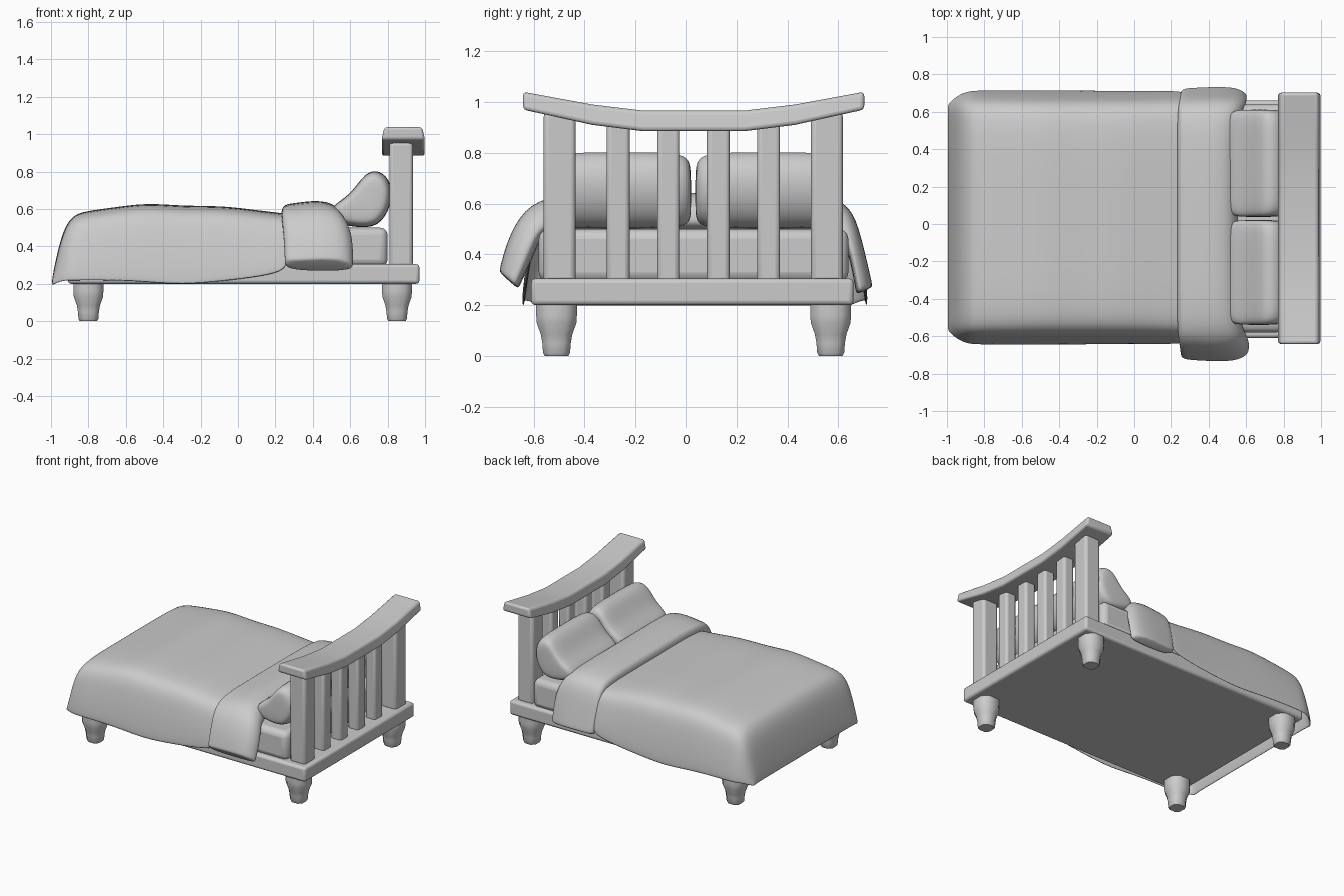
import bpy, bmesh

if "Cube" in bpy.data.objects:
    bpy.data.objects.remove(bpy.data.objects["Cube"])

CY = 0.03  # centre line of the wooden frame


def finish(name, bm, bevel=0, subsurf=0, angle=0.7, solid=0):
    bmesh.ops.recalc_face_normals(bm, faces=bm.faces)
    me = bpy.data.meshes.new(name)
    bm.to_mesh(me)
    bm.free()
    ob = bpy.data.objects.new(name, me)
    bpy.context.collection.objects.link(ob)
    if bevel:
        m = ob.modifiers.new("Bevel", 'BEVEL')
        m.width, m.segments, m.limit_method = bevel, 3, 'ANGLE'
    if solid:
        m = ob.modifiers.new("Solidify", 'SOLIDIFY')
        m.thickness, m.offset = solid, -1
    if subsurf:
        m = ob.modifiers.new("Subdivision", 'SUBSURF')
        m.levels = m.render_levels = subsurf
    bpy.ops.object.select_all(action='DESELECT')
    bpy.context.view_layer.objects.active = ob
    ob.select_set(True)
    bpy.ops.object.shade_smooth_by_angle(angle=angle)
    return ob


def loft(name, rings, closed=True, **kw):
    bm = bmesh.new()
    rows = [[bm.verts.new(p) for p in r] for r in rings]
    n = len(rows[0])
    for a, b in zip(rows, rows[1:]):
        for i in range(n if closed else n - 1):
            j = (i + 1) % n
            bm.faces.new((a[i], a[j], b[j], b[i]))
    if closed:
        bm.faces.new(rows[0])
        bm.faces.new(rows[-1])
    return finish(name, bm, **kw)


def box(name, x, y, z, bevel, **kw):
    rings = [[(x[0], y[0], h), (x[1], y[0], h), (x[1], y[1], h), (x[0], y[1], h)] for h in z]
    return loft(name, rings, bevel=bevel, **kw)


# Frame, mattress
box("bed_base", (-0.91, 0.97), (-0.61, 0.66), (0.2, 0.305), 0.018)
box("mattress", (-0.88, 0.80), (-0.58, 0.64), (0.29, 0.5), 0.04)

# Four turned-in legs with a chamfered square section
LEG = [(0, 0.046), (0.012, 0.053), (0.05, 0.056), (0.085, 0.062), (0.13, 0.078), (0.16, 0.08), (0.21, 0.08)]
for xn, x in (("foot", -0.8), ("head", 0.85)):
    for yn, y in (("front", -0.51), ("back", 0.57)):
        rings = []
        for z, r in LEG:
            c = r * 0.5
            rings.append([(x + a, y + b, z) for a, b in
                          ((r, -c), (r, c), (c, r), (-c, r), (-r, c), (-r, -c), (-c, -r), (c, -r))])
        loft(f"{xn}_{yn}_leg", rings, angle=0.9)

# Headboard posts and slats
for n, y in (("front", -0.498), ("back", 0.555)):
    box(n + "_post", (0.81, 0.935), (y - 0.063, y + 0.063), (0.29, 0.96), 0.02)
for i in range(4):
    y = -0.268 + i * 0.198
    box(f"slat_{i + 1}", (0.83, 0.915), (y - 0.045, y + 0.045), (0.29, 0.92), 0.018)

# Curved top rail, wider at the bottom
RAIL = [(0.672, 0.97, 1.04), (0.4, 0.91, 0.99), (0.2, 0.885, 0.966)]
stations = [(CY - d, b, t) for d, b, t in RAIL] + [(CY + d, b, t) for d, b, t in RAIL[::-1]]
loft("top_rail", [[(0.767, y, b), (1.0, y, b), (0.985, y, t), (0.782, y, t)] for y, b, t in stations],
     bevel=0.016)

# Pillows: one side profile, swept across and drawn in at the ends
PILLOW = [(0.49, 0.53), (0.49, 0.615), (0.60, 0.67), (0.68, 0.80), (0.76, 0.81), (0.825, 0.74),
          (0.82, 0.61), (0.75, 0.50), (0.63, 0.50)]
for n, y0, y1 in (("front", -0.54, 0.022), ("back", 0.037, 0.612)):
    rings = []
    for t, s in ((0, 0.62), (0.02, 0.86), (0.1, 0.98), (0.3, 1), (0.7, 1), (0.9, 0.98), (0.98, 0.86), (1, 0.62)):
        y = y0 + t * (y1 - y0)
        rings.append([(0.67 + (x - 0.67) * s, y, 0.63 + (z - 0.63) * s) for x, z in PILLOW])
    loft(n + "_pillow", rings, subsurf=2, angle=1.2)

# Blanket: cross sections (x, top height, half width, hem height) from the foot end
ROWS = [(-1.0, 0.195, 0.60, 0.195), (-0.975, 0.33, 0.63, 0.205), (-0.935, 0.49, 0.66, 0.215),
        (-0.885, 0.565, 0.68, 0.215), (-0.82, 0.588, 0.683, 0.215), (-0.65, 0.61, 0.683, 0.215),
        (-0.48, 0.633, 0.683, 0.205), (-0.3, 0.615, 0.683, 0.19), (-0.08, 0.618, 0.68, 0.21),
        (0.12, 0.59, 0.68, 0.235), (0.27, 0.575, 0.68, 0.27)]
SIDE = [(1, 0), (0.98, 0.3), (0.945, 0.6), (0.905, 0.84), (0.82, 0.965), (0.6, 1), (0.2, 1)]
half = [(-a, b) for a, b in SIDE]
loft("blanket", [[(x, 0.035 + a * w, h + (t - h) * b) for a, b in half + SIDE[::-1]]
                 for x, t, w, h in ROWS], closed=False, subsurf=2, solid=0.012, angle=1.2)

# Folded-back sheet: (outer y, z), (inner y, z), x start, x end along the drape
FOLD = [((-0.735, 0.33), (-0.66, 0.26), 0.25, 0.61), ((-0.705, 0.45), (-0.60, 0.39), 0.245, 0.615),
        ((-0.64, 0.58), (-0.56, 0.49), 0.235, 0.59), ((-0.52, 0.638), (-0.5, 0.49), 0.23, 0.56),
        ((-0.2, 0.64), (-0.2, 0.49), 0.23, 0.555), ((0.25, 0.64), (0.25, 0.49), 0.23, 0.555),
        ((0.55, 0.635), (0.54, 0.49), 0.23, 0.56), ((0.65, 0.59), (0.60, 0.48), 0.235, 0.58),
        ((0.69, 0.47), (0.64, 0.41), 0.24, 0.60), ((0.735, 0.27), (0.67, 0.24), 0.25, 0.60)]
SECTION = [(0, 0), (0, 0.65), (0.04, 0.9), (0.25, 0.95), (0.55, 1.04), (0.82, 0.97), (0.95, 0.72), (1.02, 0.35), (1, 0)]
rings = []
for (oy, oz), (iy, iz), x0, x1 in FOLD:
    rings.append([(x0 + u * (x1 - x0), iy + v * (oy - iy), iz + v * (oz - iz)) for u, v in SECTION])
# tight rings keep the hanging ends crisp
rings.insert(1, [tuple(p + (q - p) * 0.08 for p, q in zip(a, b)) for a, b in zip(rings[0], rings[1])])
rings.insert(-1, [tuple(p + (q - p) * 0.08 for p, q in zip(a, b)) for a, b in zip(rings[-1], rings[-2])])
loft("folded_sheet", rings, subsurf=2, angle=1.0)
